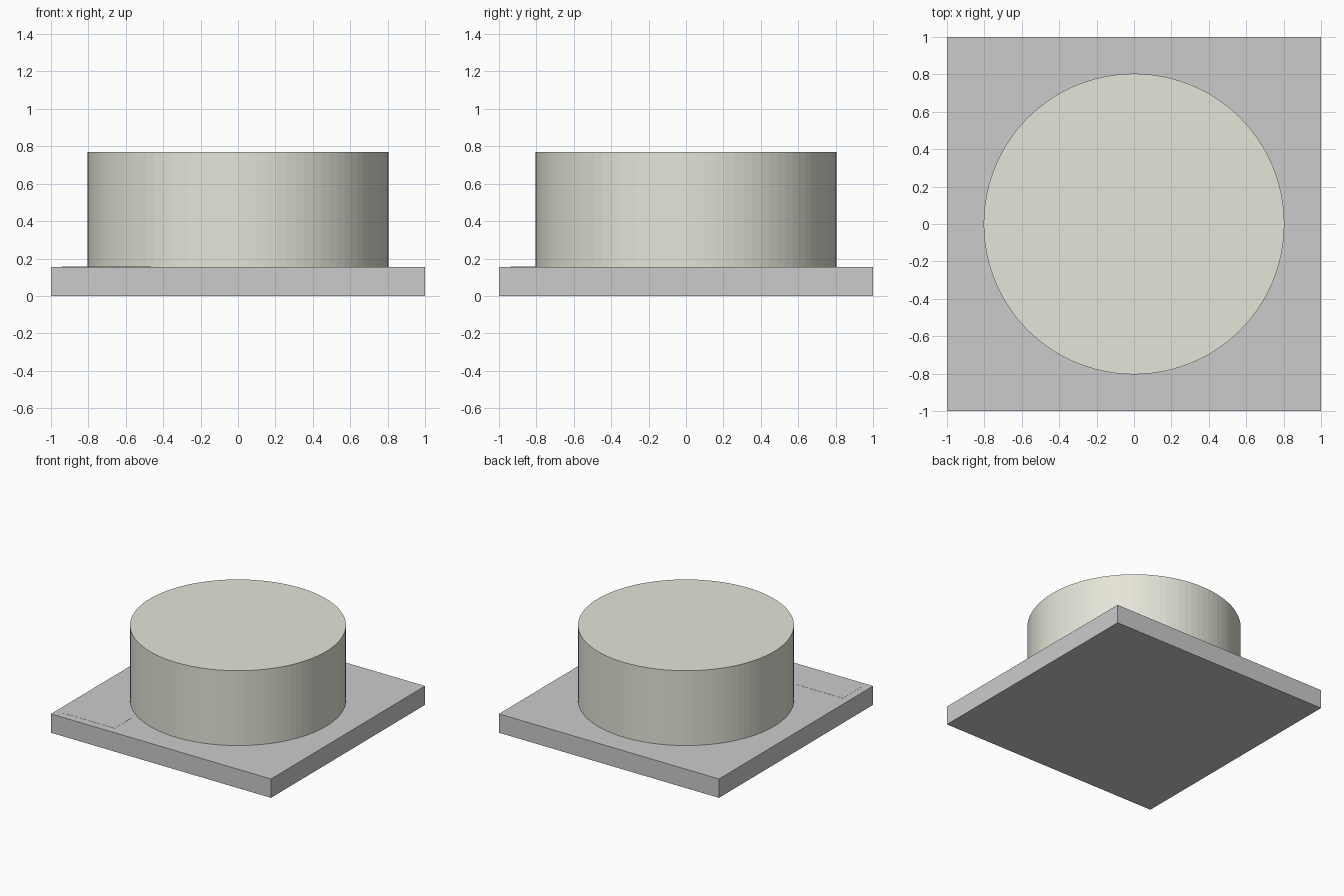
import bpy

if "Cube" in bpy.data.objects:
    bpy.data.objects.remove(bpy.data.objects["Cube"])

BASE_TOP = 0.155
CAKE_TOP = 0.77


def box(name, x0, x1, y0, y1, z0, z1):
    bpy.ops.mesh.primitive_cube_add(
        size=1, location=((x0 + x1) / 2, (y0 + y1) / 2, (z0 + z1) / 2))
    ob = bpy.context.object
    ob.name = name
    ob.scale = (x1 - x0, y1 - y0, z1 - z0)
    bpy.ops.object.transform_apply(location=False, rotation=False, scale=True)
    return ob


# Square board
box("cake_board", -1, 1, -1, 1, 0, BASE_TOP)

# Thin blank label in the front left corner
box("label_plate", -0.94, -0.465, -0.937, -0.693, BASE_TOP, BASE_TOP + 0.001)

# Round cake with faceted side
bpy.ops.mesh.primitive_cylinder_add(
    vertices=96, radius=0.804, depth=CAKE_TOP - BASE_TOP,
    location=(0, 0, (CAKE_TOP + BASE_TOP) / 2))
cake = bpy.context.object
cake.name = "round_cake"
cream = bpy.data.materials.new("cream")
cream.diffuse_color = (0.79, 0.78, 0.69, 1)
cream.use_nodes = True
cream.node_tree.nodes["Principled BSDF"].inputs["Base Color"].default_value = cream.diffuse_color
cake.data.materials.append(cream)
